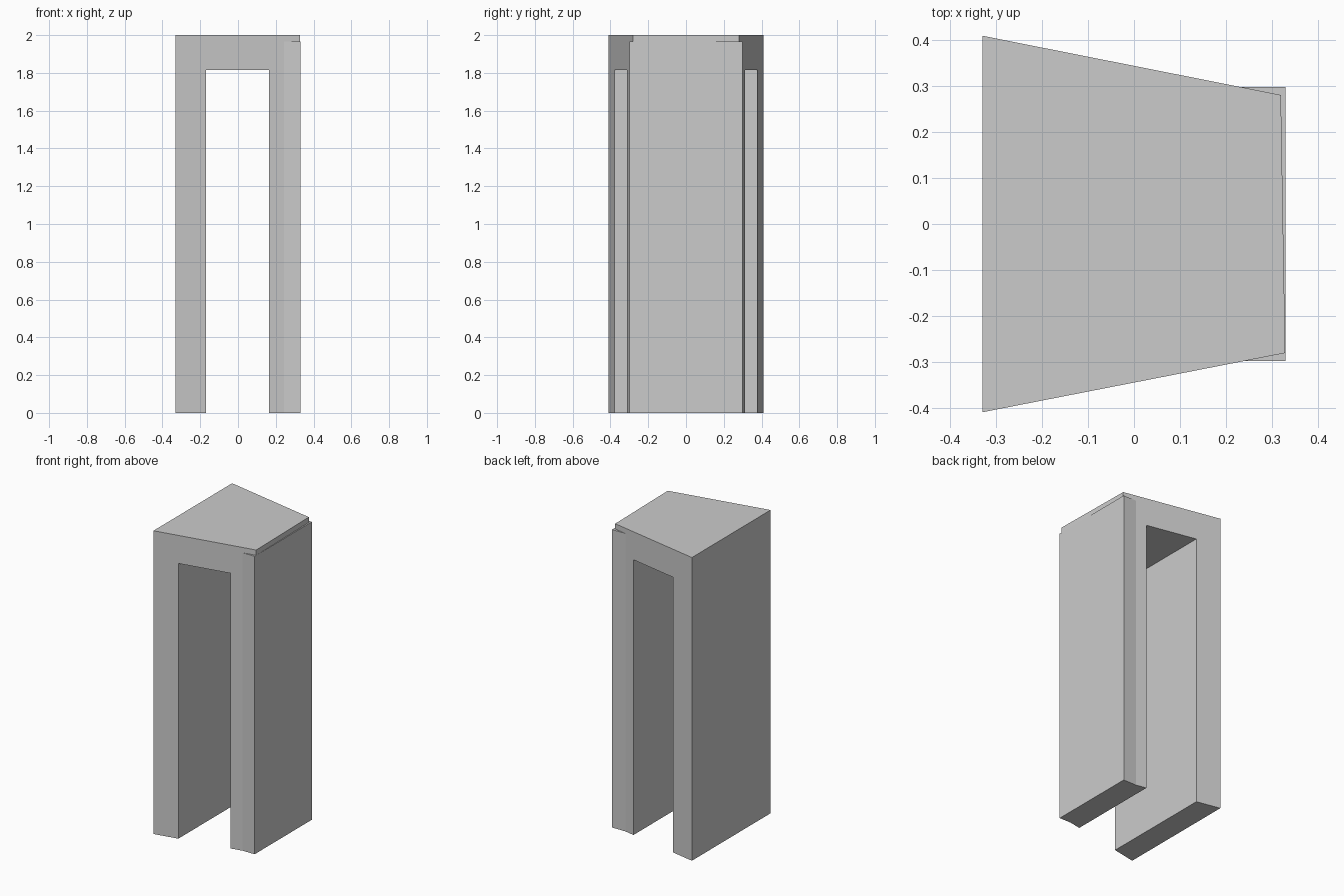
import bpy, bmesh

if "Cube" in bpy.data.objects:
    bpy.data.objects.remove(bpy.data.objects["Cube"])


def prism(name, outline, z0, z1):
    """Extrude an xy outline from z0 to z1."""
    bm = bmesh.new()
    face = bm.faces.new([bm.verts.new((x, y, z0)) for x, y in outline])
    top = bmesh.ops.extrude_face_region(bm, geom=[face])["geom"]
    bmesh.ops.translate(bm, vec=(0, 0, z1 - z0),
                        verts=[v for v in top if isinstance(v, bmesh.types.BMVert)])
    bmesh.ops.recalc_face_normals(bm, faces=bm.faces)
    mesh = bpy.data.meshes.new(name)
    bm.to_mesh(mesh)
    bm.free()
    ob = bpy.data.objects.new(name, mesh)
    bpy.context.collection.objects.link(ob)
    return ob


def rect(x0, x1, y):
    return [(x0, -y), (x1, -y), (x1, y), (x0, y)]


def combine(target, other, operation):
    """Apply a boolean and discard the helper."""
    mod = target.modifiers.new(operation.lower(), 'BOOLEAN')
    mod.operation = operation
    mod.solver = 'EXACT'
    mod.object = other
    other.hide_render = True
    bpy.context.view_layer.objects.active = target
    bpy.ops.object.modifier_apply(modifier=mod.name)
    bpy.data.objects.remove(other)


# Tapered block, with its narrow end slightly skewed
arch = prism("tapered_arch",
             [(-0.33, -0.41), (0.3295, -0.281), (0.32, 0.281), (-0.33, 0.41)], 0, 2)

# Straight wider slab at the narrow end, stopping just below the top
combine(arch, prism("end_slab", rect(0.2, 0.33, 0.298), 0, 1.965), 'UNION')

# Opening through from front to back
combine(arch, prism("opening", rect(-0.17, 0.165, 0.6), -0.2, 1.815), 'DIFFERENCE')
